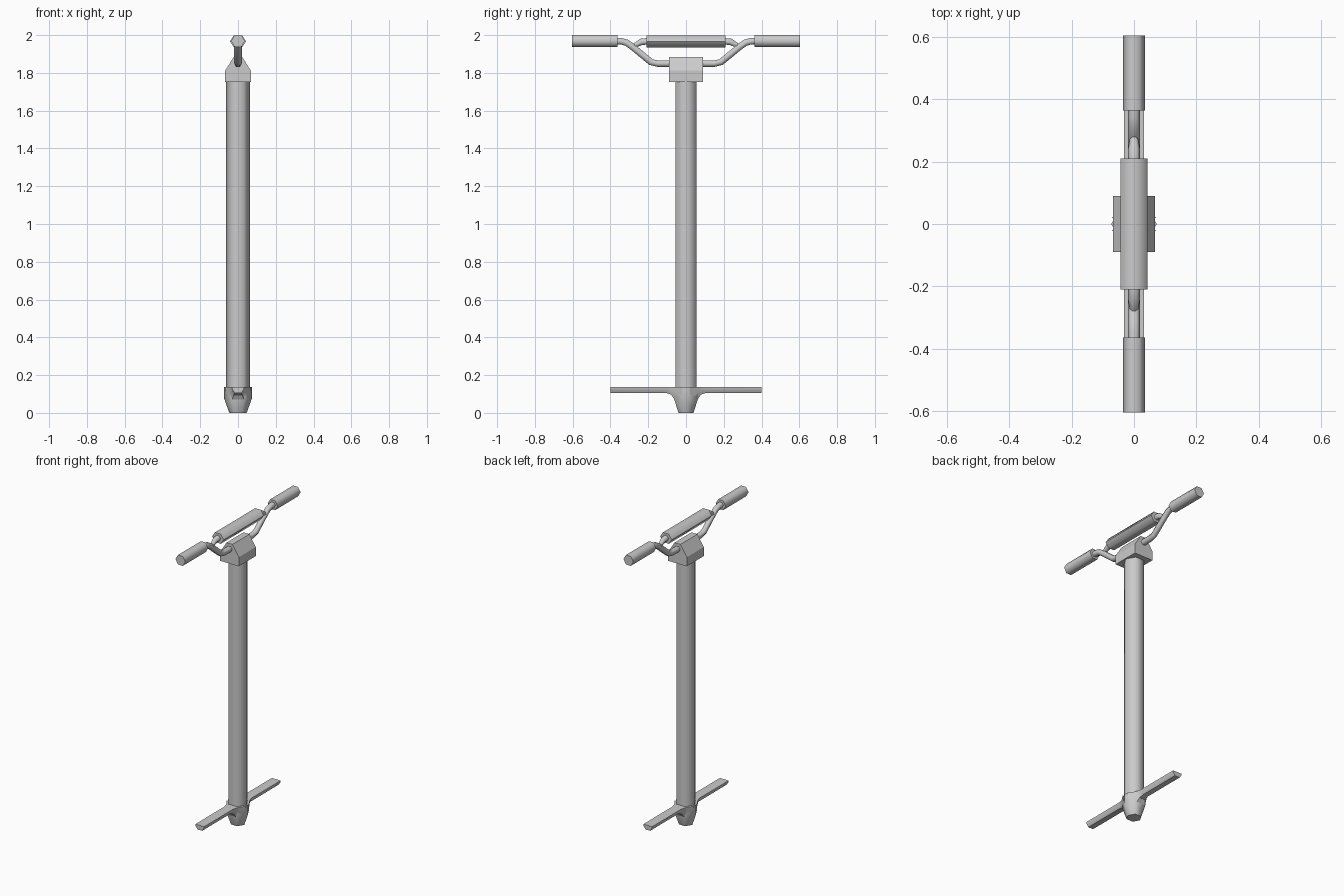
import bpy, bmesh, math
from mathutils import Vector

if "Cube" in bpy.data.objects:
    bpy.data.objects.remove(bpy.data.objects["Cube"])

HEX = [(math.cos(math.radians(60 * i)), math.sin(math.radians(60 * i))) for i in range(6)]


def loft(name, rings, smooth=0):
    """Skin equal-sized rings of points and cap both ends."""
    bm = bmesh.new()
    vs = [[bm.verts.new(p) for p in ring] for ring in rings]
    n = len(rings[0])
    for a, b in zip(vs, vs[1:]):
        for i in range(n):
            j = (i + 1) % n
            bm.faces.new((a[i], a[j], b[j], b[i]))
    bm.faces.new(vs[0])
    bm.faces.new(vs[-1])
    bmesh.ops.recalc_face_normals(bm, faces=bm.faces)
    mesh = bpy.data.meshes.new(name)
    bm.to_mesh(mesh)
    bm.free()
    ob = bpy.data.objects.new(name, mesh)
    bpy.context.collection.objects.link(ob)
    if smooth:
        bpy.ops.object.select_all(action='DESELECT')
        ob.select_set(True)
        bpy.context.view_layer.objects.active = ob
        bpy.ops.object.shade_smooth_by_angle(angle=math.radians(smooth))
    return ob


def tube(name, path, smooth=65):
    """Hexagonal tube along (y, z, half width, radius) points in the x = 0 plane."""
    rings = []
    for k, (y, z, rx, r) in enumerate(path):
        a, b = path[max(k - 1, 0)], path[min(k + 1, len(path) - 1)]
        t = Vector((b[0] - a[0], b[1] - a[1])).normalized()
        rings.append([(rx * c, y - t.y * r * s, z + t.x * r * s) for c, s in HEX])
    return loft(name, rings, smooth)


# Main column and tapered foot
tube("column", [(0, 0.12, .063, .063), (0, 1.77, .063, .063)])
tube("foot", [(0, 0, .046, .046), (0, .075, .073, .073), (0, .137, .073, .073)])

# Clamp block with a sloped roof
clamp = [(-.068, 1.752), (.068, 1.752), (.068, 1.812), (.022, 1.885), (-.022, 1.885), (-.068, 1.812)]
loft("handlebar_clamp", [[(x, y, z) for x, z in clamp] for y in (-.089, .089)])

# Bent handlebar, mirrored about the middle
half = [(.15, 1.849), (.185, 1.857), (.285, 1.939), (.315, 1.96), (.345, 1.968), (.40, 1.969)]
bar = [(-y, z) for y, z in reversed(half)] + half
tube("handlebar", [(y, z, .02, .02) for y, z in bar])

# Padded crossbar joining both bends
cross = [(.20, 1.967, .02), (.235, 1.965, .02), (.272, 1.945, .014)]
tube("crossbar", [(-y, z, r, r) for y, z, r in reversed(cross)] + [(y, z, r, r) for y, z, r in cross])
tube("crossbar_pad", [(-.21, 1.967, .043, .037), (.21, 1.967, .043, .037)])

for side, s in (("left", -1), ("right", 1)):
    # Hand grip
    tube(side + "_grip", [(s * .363, 1.969, .036, .036), (s * .603, 1.969, .036, .036)])
    # Foot peg: trapezoid section flaring into the foot (y, top half width, bottom half width, bottom z)
    peg = [(.02, .07, .05, .06), (.055, .047, .035, .06), (.078, .036, .022, .096),
           (.105, .032, .018, .106), (.40, .032, .018, .106)]
    loft(side + "_foot_peg", [[(-w, s * y, .137), (w, s * y, .137), (w, s * y, .127),
                               (b, s * y, z), (-b, s * y, z), (-w, s * y, .127)]
                              for y, w, b, z in peg], 35)
